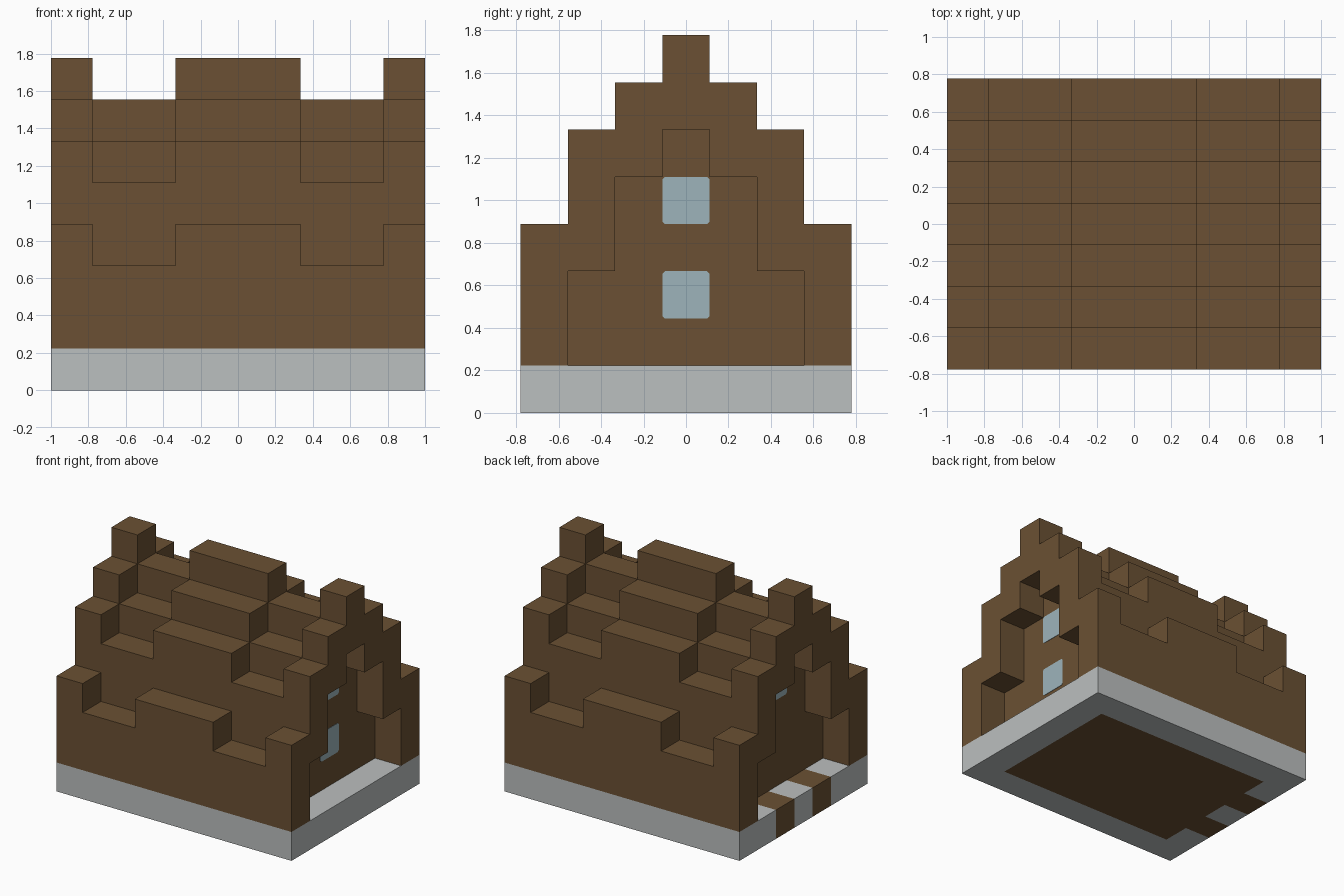
import bpy, bmesh
from math import radians
from mathutils import Vector

cube = bpy.data.objects.get("Cube")
if cube:
    bpy.data.objects.remove(cube, do_unlink=True)

# Block grid: 9 long, 7 deep
NX, NY = 9, 7
U = 2 / NX


def material(name, rgb):
    m = bpy.data.materials.new(name)
    m.use_nodes = True
    colour = (*rgb, 1)
    m.diffuse_color = colour
    bsdf = m.node_tree.nodes["Principled BSDF"]
    bsdf.inputs["Base Color"].default_value = colour
    bsdf.inputs["Roughness"].default_value = 0.9
    return m


WOOD = material("brown wood", (0.145, 0.081, 0.033))
STONE = material("pale grey stone", (0.5, 0.523, 0.523))
GLASS = material("pale blue glass", (0.337, 0.456, 0.5))


def place(p):
    return Vector(((p[0] - NX / 2) * U, (p[1] - NY / 2) * U, p[2] * U))


def finish(name, bm, mat):
    mesh = bpy.data.meshes.new(name)
    bm.to_mesh(mesh)
    bm.free()
    mesh.materials.append(mat)
    obj = bpy.data.objects.new(name, mesh)
    bpy.context.collection.objects.link(obj)
    return obj


def block_shell(name, cells, mat):
    """Outer skin of a set of blocks, with flat areas merged."""
    bm = bmesh.new()
    for cell in cells:
        for axis in range(3):
            for side in (0, 1):
                step = list(cell)
                step[axis] += 2 * side - 1
                if tuple(step) in cells:
                    continue
                loop = []
                for a, b in ((0, 0), (1, 0), (1, 1), (0, 1)):
                    p = list(cell)
                    p[axis] += side
                    p[(axis + 1) % 3] += a
                    p[(axis + 2) % 3] += b
                    loop.append(bm.verts.new(place(p)))
                bm.faces.new(loop if side else loop[::-1])
    bmesh.ops.remove_doubles(bm, verts=bm.verts, dist=0.001)
    bmesh.ops.dissolve_limit(bm, angle_limit=radians(1), verts=bm.verts, edges=bm.edges)
    return finish(name, bm, mat)


# Foundation: stone border, with two wooden steps through the left-hand end
plan = {(x, y, 0) for x in range(NX) for y in range(NY)}
steps = {(0, 2, 0), (0, 4, 0)}
floor = {c for c in plan if 0 < c[0] < NX - 1 and 0 < c[1] < NY - 1} | steps
block_shell("stone_foundation", plan - floor, STONE)
block_shell("wooden_floor", floor, WOOD)

# House: stepped roof with lowered bays, and an open stepped arch at each end
roof_tops = (4, 6, 7, 8)
arch_tops = (1, 3, 5, 6)
low_bays = (1, 2, 6, 7)
house = set()
for x in range(NX):
    for y in range(NY):
        row = min(y, NY - 1 - y)
        top = roof_tops[row] - (x in low_bays)
        bottom = arch_tops[row] if x in (0, NX - 1) else 1
        house |= {(x, y, z) for z in range(bottom, top)}
block_shell("house_walls_and_roof", house, WOOD)


def window(name, end, level):
    """Thin pane with clipped corners on a recessed end wall."""
    bm = bmesh.new()
    bmesh.ops.create_cube(bm, size=1)
    bmesh.ops.scale(bm, vec=(0.006, U, U), verts=bm.verts)
    corners = [e for e in bm.edges if abs((e.verts[0].co - e.verts[1].co).x) > 0.001]
    bmesh.ops.bevel(bm, geom=corners, offset=0.012, segments=1, affect="EDGES")
    obj = finish(name, bm, GLASS)
    obj.location = place((end, NY / 2, level + 0.5))


# Windows
window("left_lower_window", NX - 1, 2)
window("left_upper_window", NX - 1, 4)
window("right_upper_window", 1, 4)
